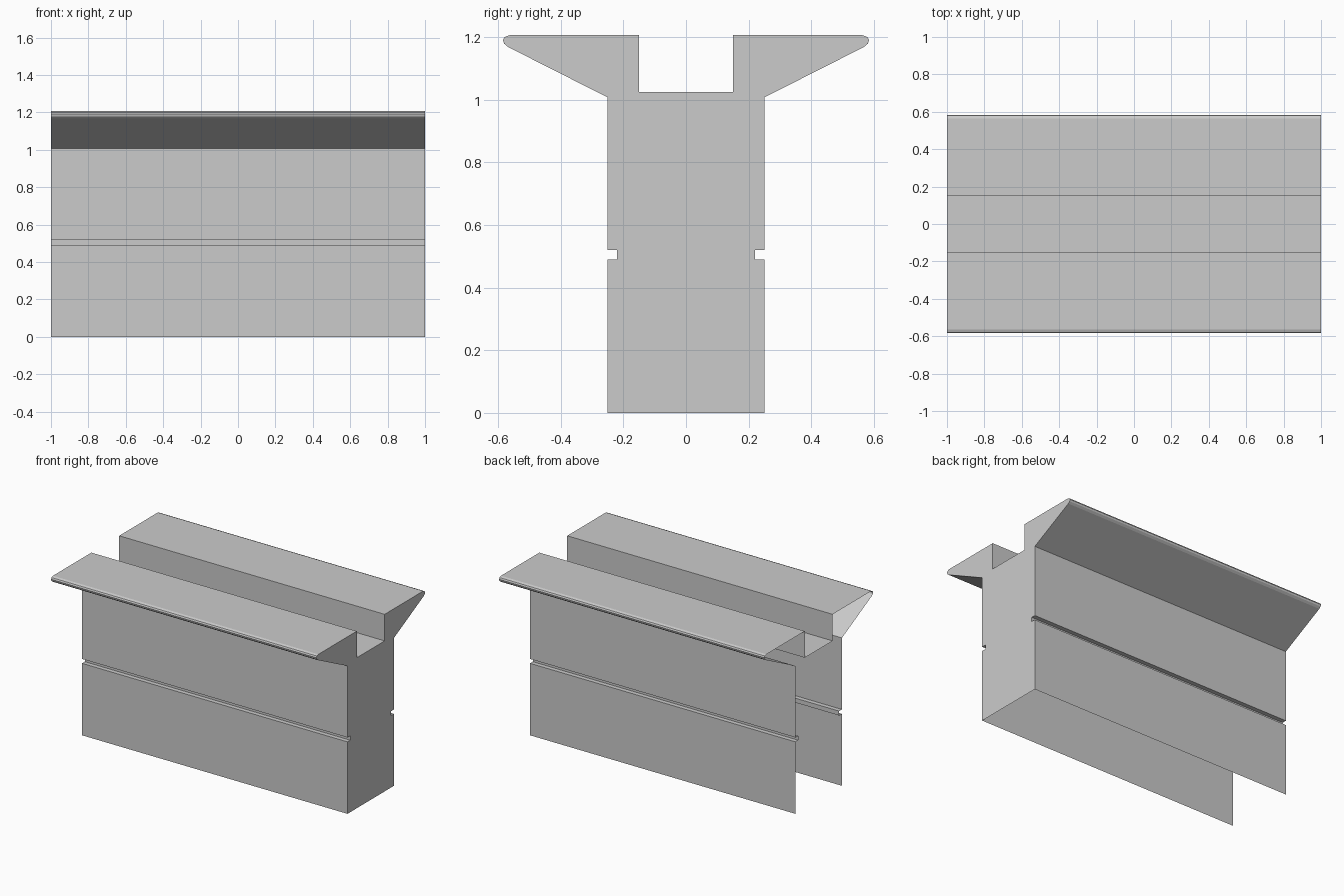
import bpy, bmesh

if "Cube" in bpy.data.objects:
    bpy.data.objects.remove(bpy.data.objects["Cube"])

HALF_LENGTH = 1.0

# Right half of the cross-section (y, z), from the foot up to the channel floor
half = [
    (0.25, 0.0),
    (0.25, 0.49), (0.22, 0.49), (0.22, 0.52), (0.25, 0.52),   # side groove
    (0.25, 1.007), (0.568, 1.168),                            # sloped flange underside
    (0.581, 1.179), (0.584, 1.19), (0.579, 1.2), (0.563, 1.206),  # blunt flange tip
    (0.15, 1.206), (0.15, 1.025),                             # top channel
]
profile = half + [(-y, z) for y, z in reversed(half)]

bm = bmesh.new()
left = [bm.verts.new((-HALF_LENGTH, y, z)) for y, z in profile]
right = [bm.verts.new((HALF_LENGTH, y, z)) for y, z in profile]

# Shell along x, left open underneath and at the -x end
for i in range(len(profile) - 1):
    bm.faces.new((left[i], left[i + 1], right[i + 1], right[i]))

# Closed end at +x
bm.faces.new(right)

mesh = bpy.data.meshes.new("wall_shell")
bm.to_mesh(mesh)
bm.free()
wall = bpy.data.objects.new("wall_shell", mesh)
bpy.context.collection.objects.link(wall)
